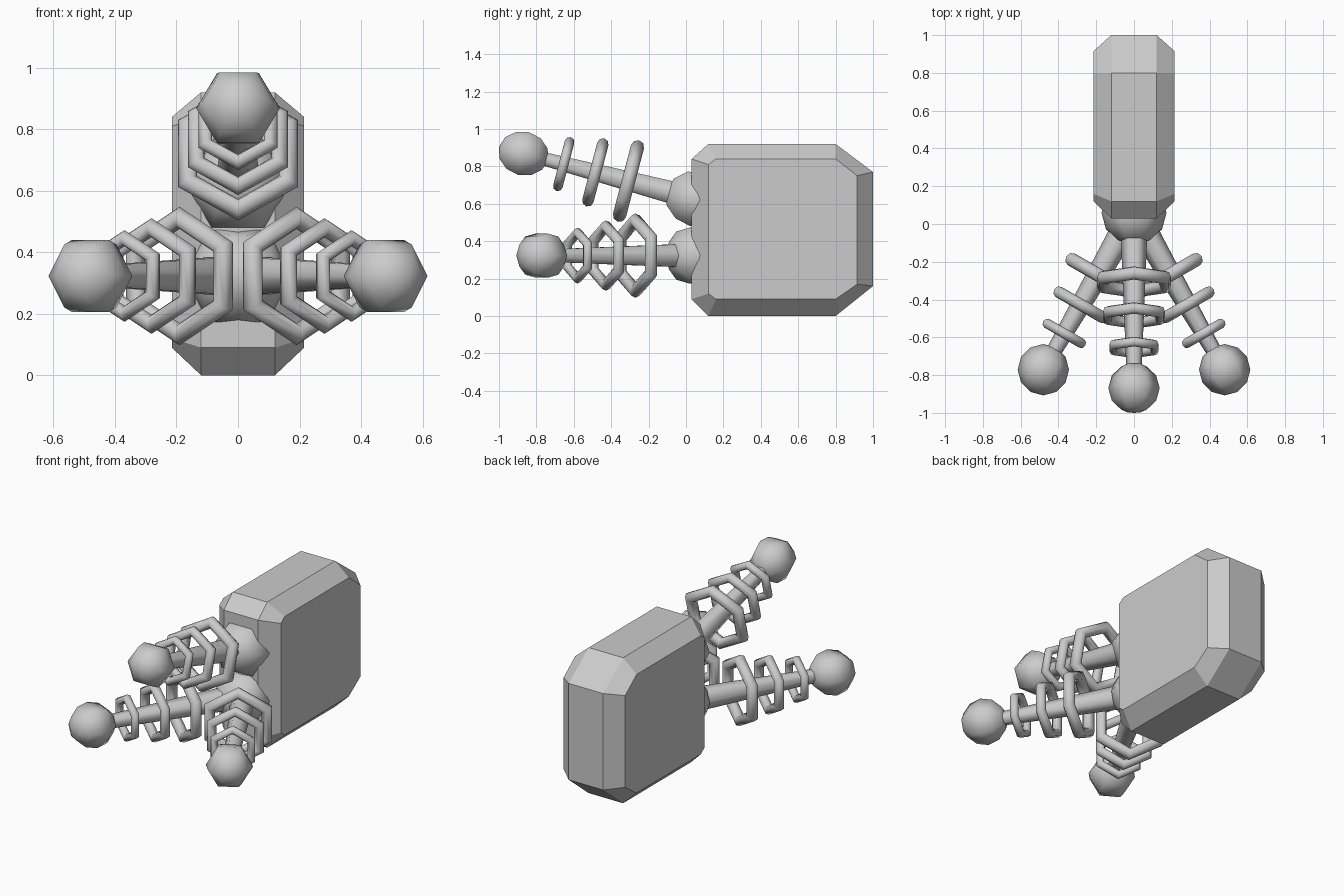
import bpy, bmesh
from math import sin, cos, pi, radians
from mathutils import Vector, Matrix

cube = bpy.data.objects.get("Cube")
if cube:
    bpy.data.objects.remove(cube)

grey = bpy.data.materials.new("plain_grey")
grey.use_nodes = True
colour = (0.6, 0.6, 0.6, 1)
grey.diffuse_color = colour
grey.node_tree.nodes["Principled BSDF"].inputs["Base Color"].default_value = colour


def finish(name, bm, matrix=Matrix(), smooth=False):
    bmesh.ops.remove_doubles(bm, verts=bm.verts, dist=0.0005)
    bmesh.ops.recalc_face_normals(bm, faces=bm.faces)
    for f in bm.faces:
        f.smooth = smooth
    mesh = bpy.data.meshes.new(name)
    bm.to_mesh(mesh)
    bm.free()
    mesh.materials.append(grey)
    obj = bpy.data.objects.new(name, mesh)
    obj.matrix_world = matrix
    bpy.context.collection.objects.link(obj)
    return obj


def lathe(name, profile, matrix, phase=0.0, closed=False, sides=6):
    """Revolve (radius, height) points around local z."""
    bm = bmesh.new()
    cols = []
    for i in range(sides):
        a = phase + 2 * pi * i / sides
        cols.append([bm.verts.new((r * cos(a), r * sin(a), h)) for r, h in profile])
    n = len(profile)
    for i in range(sides):
        p, q = cols[i], cols[(i + 1) % sides]
        for j in range(n if closed else n - 1):
            k = (j + 1) % n
            bm.faces.new((p[j], q[j], q[k], p[k]))
    return finish(name, bm, matrix, True)


def ball(name, radius, height, matrix, rings=6):
    arc = [pi * i / rings for i in range(rings + 1)]
    lathe(name, [(radius * sin(a), height - radius * cos(a)) for a in arc], matrix)


def ring(name, outer, tube, height, matrix, steps=8):
    arc = [2 * pi * i / steps for i in range(steps)]
    section = [(outer - tube + tube * cos(a), height + tube * sin(a)) for a in arc]
    lathe(name, section, matrix, phase=pi / 6, closed=True)


# Body: chamfered block lofted across x from two eight-sided outlines (y, z)
outline = [(0.03, 0.09), (0.12, 0), (0.80, 0), (1, 0.16),
           (1, 0.77), (0.80, 0.92), (0.12, 0.92), (0.03, 0.84)]
side = [(0.12, 0.12), (0.16, 0.09), (0.80, 0.09), (0.915, 0.17),
        (0.915, 0.75), (0.80, 0.84), (0.16, 0.84), (0.12, 0.81)]
bm = bmesh.new()
loops = [[bm.verts.new((x, y, z)) for y, z in pts]
         for x, pts in ((-0.215, side), (-0.12, outline), (0.12, outline), (0.215, side))]
for a, b in zip(loops, loops[1:]):
    for i in range(8):
        j = (i + 1) % 8
        bm.faces.new((a[i], a[j], b[j], b[i]))
bm.faces.new(loops[0])
bm.faces.new(loops[-1])
finish("body", bm)


# Arms: socket ball, tapered rod, three shrinking rings and a tip ball
def arm(name, base_z, yaw, pitch):
    axis = Vector((sin(yaw) * cos(pitch), -cos(yaw) * cos(pitch), sin(pitch)))
    across = Vector((0, 0, 1)).cross(axis).normalized()
    up = axis.cross(across)
    m = Matrix((across, up, axis)).transposed().to_4x4()
    m.translation = (0, 0.06, base_z)
    ball(name + "_socket", 0.172, 0, m)
    lathe(name + "_rod", [(0.075, 0), (0.037, 0.95)], m)
    rings = ((0.225, 0.036, 0.38), (0.188, 0.031, 0.563), (0.149, 0.026, 0.738))
    for i, (outer, tube, d) in enumerate(rings):
        ring(f"{name}_ring_{i + 1}", outer, tube, d, m)
    ball(name + "_tip", 0.136, 0.96, m)


arm("upper_arm", 0.625, 0, radians(14.7))
arm("left_arm", 0.323, radians(30), 0)
arm("right_arm", 0.323, radians(-30), 0)
